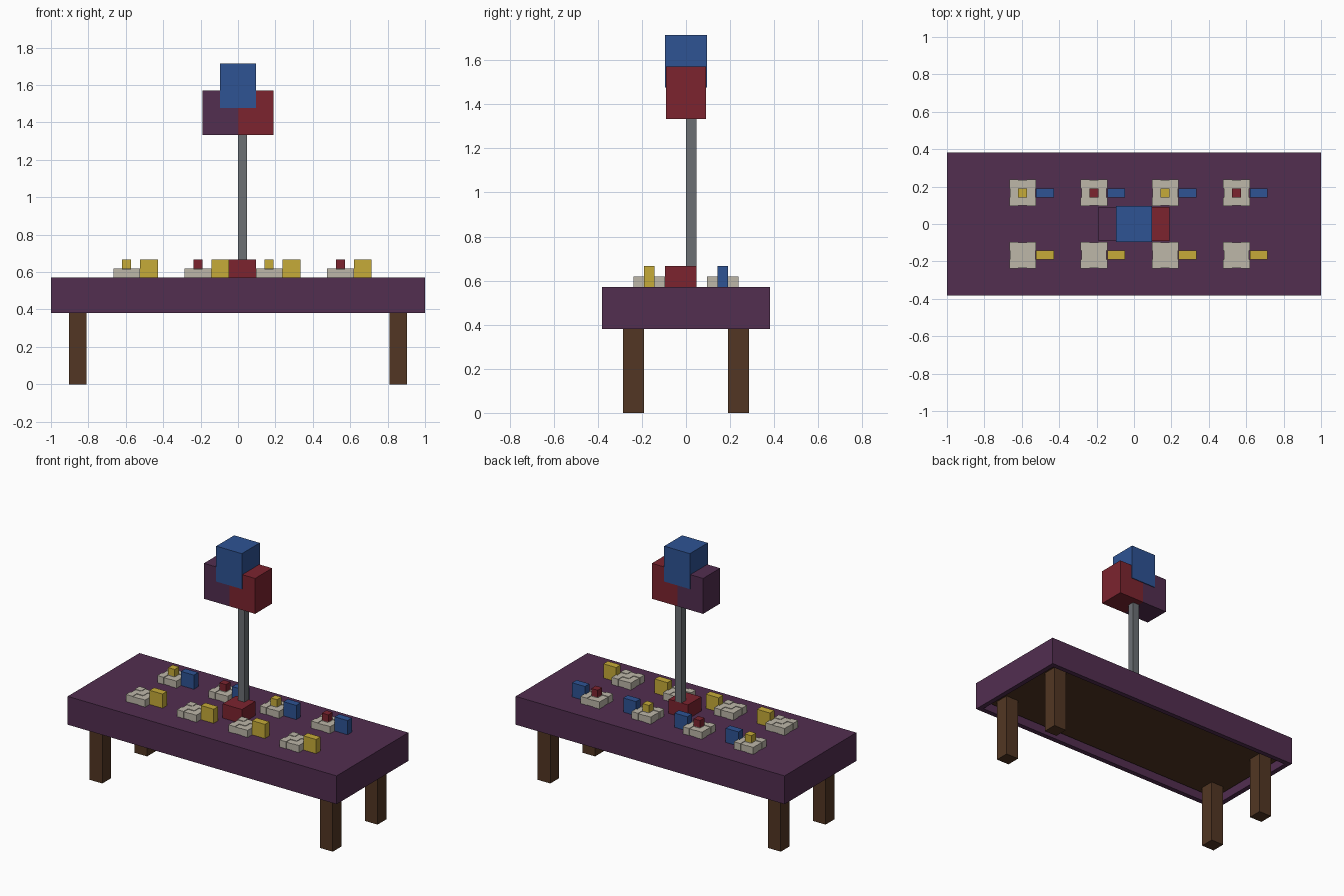
import bpy, bmesh

if "Cube" in bpy.data.objects:
    bpy.data.objects.remove(bpy.data.objects["Cube"])

V = 2 / 42  # the whole model sits on a 42-step block grid


def material(name, rgb):
    m = bpy.data.materials.new(name)
    lin = [((c / 255 + 0.055) / 1.055) ** 2.4 for c in rgb]
    m.diffuse_color = (*lin, 1)
    m.use_nodes = True
    m.node_tree.nodes["Principled BSDF"].inputs["Base Color"].default_value = m.diffuse_color
    return m


PURPLE = material("purple", (82, 46, 80))
BLUE = material("blue", (46, 83, 148))
RED = material("dark_red", (124, 36, 47))
YELLOW = material("mustard_yellow", (198, 171, 56))
STONE = material("pale_stone", (189, 183, 169))
GREY = material("pole_grey", (108, 112, 116))
BROWN = material("wood_brown", (82, 54, 35))


def add_box(bm, lo, hi):
    """Add a box between two corners given in grid steps."""
    verts = bmesh.ops.create_cube(bm, size=1)["verts"]
    for v in verts:
        for i in range(3):
            v.co[i] = (hi[i] if v.co[i] > 0 else lo[i]) * V
    return verts


def finish(bm, name, mat):
    me = bpy.data.meshes.new(name)
    bm.to_mesh(me)
    bm.free()
    me.materials.append(mat)
    ob = bpy.data.objects.new(name, me)
    bpy.context.collection.objects.link(ob)
    return ob


def box(name, lo, hi, mat):
    bm = bmesh.new()
    add_box(bm, lo, hi)
    return finish(bm, name, mat)


# Tablecloth: box with a hollow underside
bm = bmesh.new()
add_box(bm, (-21, -8, 8), (21, 8, 12))
bm.normal_update()
under = min(bm.faces, key=lambda f: f.calc_center_median().z)
bmesh.ops.inset_region(bm, faces=[under], thickness=V)
inner = bmesh.ops.extrude_face_region(bm, geom=[under])
bmesh.ops.translate(bm, vec=(0, 0, 2 * V),
                    verts=[g for g in inner["geom"] if isinstance(g, bmesh.types.BMVert)])
if under.is_valid:
    bm.faces.remove(under)
bmesh.ops.recalc_face_normals(bm, faces=bm.faces)
finish(bm, "tablecloth", PURPLE)

# Wooden board and four legs
box("table_board", (-20, -7, 9), (20, 7, 10), BROWN)
for x in (-19, 17):
    for y in (-6, 4):
        box("table_leg", (x, y, 0), (x + 2, y + 2, 9), BROWN)

# Balloon stand: weight, pole and three block balloons
box("stand_weight", (-1, -2, 12), (2, 1, 14), RED)
box("stand_pole", (0, 0, 14), (1, 1, 28.5), GREY)
box("purple_balloon", (-4, -1.9, 28), (0, 1.9, 33), PURPLE)
box("red_balloon", (0, -1.9, 28), (4, 1.9, 33), RED)
box("blue_balloon", (-2, -2, 31), (2, 2, 36), BLUE)


def plate(x, y):
    """Three by three block plate with slightly proud corners and centre."""
    e = 0.08
    bm = bmesh.new()
    add_box(bm, (x + e, y + e, 12), (x + 3 - e, y + 3 - e, 13 - e))
    for i, j in ((0, 0), (2, 0), (1, 1), (0, 2), (2, 2)):
        add_box(bm, (x + i, y + j, 12), (x + i + 1, y + j + 1, 13))
    finish(bm, "plate", STONE)


# Place settings: plates with cups, cakes only on the back row
for n, x in enumerate((-14, -6, 2, 10)):
    plate(x, 2)
    plate(x, -5)
    box("cake", (x + 1, 3, 13), (x + 2, 4, 14), RED if n % 2 else YELLOW)
    box("blue_cup", (x + 3, 3, 12), (x + 5, 4, 14), BLUE)
    box("yellow_cup", (x + 3, -4, 12), (x + 5, -3, 14), YELLOW)
